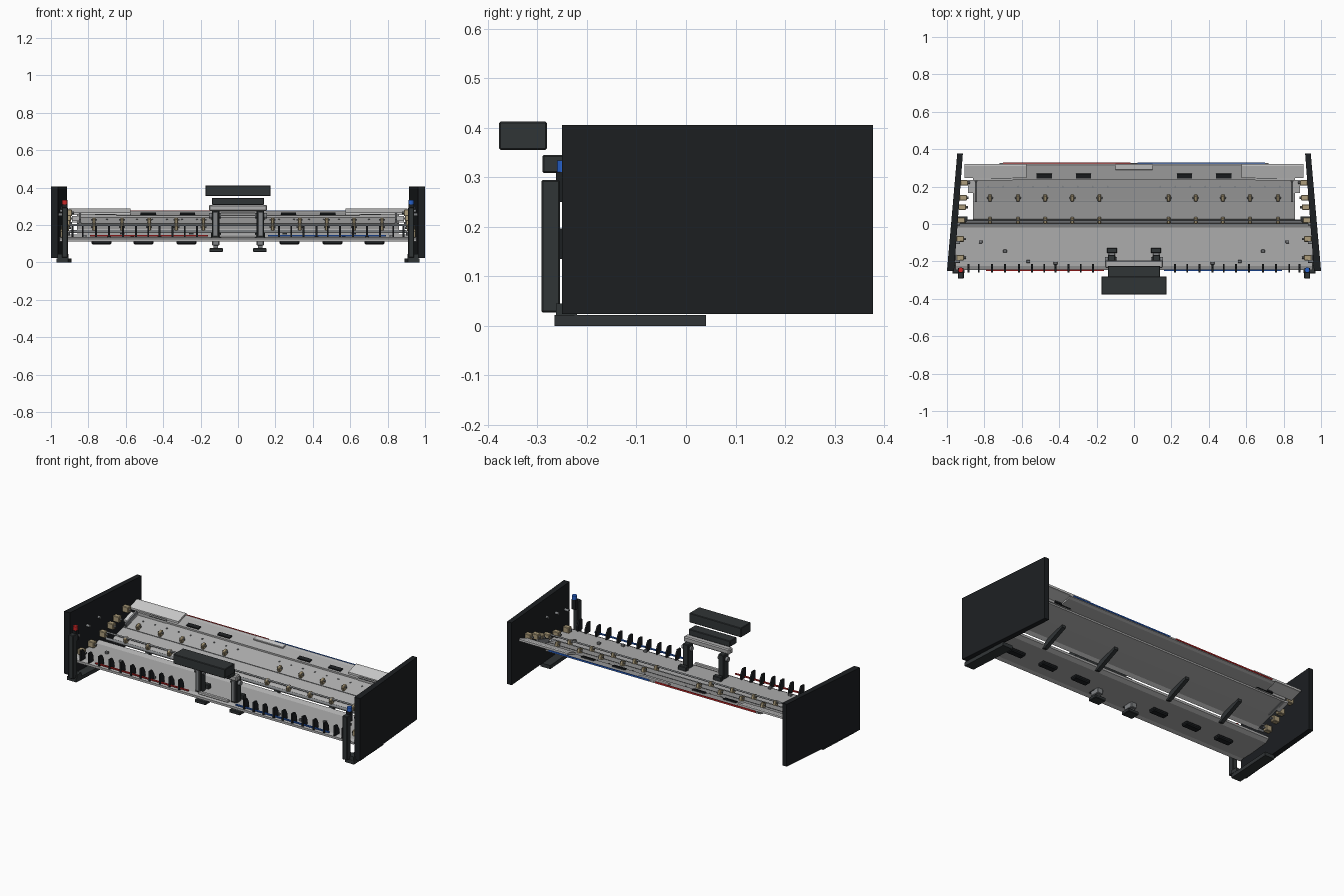
import bpy, bmesh, math
from mathutils import Vector

if "Cube" in bpy.data.objects:
    bpy.data.objects.remove(bpy.data.objects["Cube"])


def mat(name, r, g, b):
    m = bpy.data.materials.new(name)
    m.diffuse_color = (r, g, b, 1)
    m.use_nodes = True
    m.node_tree.nodes["Principled BSDF"].inputs["Base Color"].default_value = m.diffuse_color
    return m


BLACK = mat("black", .012, .014, .016)
DARK = mat("dark", .03, .035, .037)
GREY = mat("grey", .42, .42, .42)
PALE = mat("pale", .55, .55, .55)
STEEL = mat("steel", .22, .23, .24)
BRONZE = mat("bronze", .42, .34, .2)
RED = mat("red", .6, .02, .02)
BLUE = mat("blue", .02, .12, .6)


def finish(name, bm, m, bevel=0):
    bmesh.ops.recalc_face_normals(bm, faces=bm.faces)
    me = bpy.data.meshes.new(name)
    bm.to_mesh(me)
    bm.free()
    o = bpy.data.objects.new(name, me)
    bpy.context.collection.objects.link(o)
    me.materials.append(m)
    if bevel:
        b = o.modifiers.new("bevel", 'BEVEL')
        b.width, b.segments = bevel, 1
    return o


def box(name, x, y, z, m, bevel=0, tilt=0):
    """Box from (min, max) ranges, tilted about its own x axis."""
    bm = bmesh.new()
    bmesh.ops.create_cube(bm, size=1)
    size = [r[1] - r[0] for r in (x, y, z)]
    bmesh.ops.scale(bm, vec=size, verts=bm.verts)
    o = finish(name, bm, m, bevel)
    o.location = [(r[0] + r[1]) / 2 for r in (x, y, z)]
    o.rotation_euler.x = tilt
    return o


def cbox(name, c, s, m, bevel=0, tilt=0):
    return box(name, *[(a - b / 2, a + b / 2) for a, b in zip(c, s)], m, bevel, tilt)


def prism(name, pts, axis, lo, hi, m):
    """Extrude a 2D outline: axis 'x' takes (y, z) points, axis 'z' takes (x, y)."""
    bm = bmesh.new()
    vs = [bm.verts.new((lo, a, b) if axis == 'x' else (a, b, lo)) for a, b in pts]
    f = bm.faces.new(vs)
    r = bmesh.ops.extrude_face_region(bm, geom=[f])
    d = Vector((hi - lo, 0, 0)) if axis == 'x' else Vector((0, 0, hi - lo))
    bmesh.ops.translate(bm, vec=d, verts=[g for g in r["geom"] if isinstance(g, bmesh.types.BMVert)])
    return finish(name, bm, m)


def sheet(name, top, t, lo, hi, m):
    """Thin bent plate along x that follows the (y, z) line of its top face."""
    return prism(name, top + [(y, z - t) for y, z in reversed(top)], 'x', lo, hi, m)


def rod(name, a, b, r, m, n=12):
    a, b = Vector(a), Vector(b)
    bm = bmesh.new()
    bmesh.ops.create_cone(bm, cap_ends=True, segments=n, radius1=r, radius2=r, depth=(b - a).length)
    o = finish(name, bm, m)
    o.location = (a + b) / 2
    o.rotation_euler = (b - a).to_track_quat('Z', 'Y').to_euler()
    return o


# main plane and two rising flaps
sheet("main_plane", [(-.245, .125), (-.225, .133), (-.02, .137), (.004, .15)], .014, -.955, .955, GREY)
sheet("middle_flap", [(.012, .165), (.03, .18), (.13, .208), (.24, .242)], .011, -.86, .86, GREY)
sheet("rear_flap", [(.235, .25), (.31, .268), (.326, .276)], .010, -.72, .72, GREY)
T = math.atan2(.07, .21)          # slope of the middle flap


def flap_z(y):
    return .178 + (y - .03) * .29


rod("middle_flap_hinge", (-.9, .012, .165), (.9, .012, .165), .008, STEEL)
rod("front_flap_shaft", (-.9, .02, .2), (.9, .02, .2), .005, STEEL)
box("middle_flap_seam", (-.86, .86), (.118, .122), (flap_z(.12) - .004, flap_z(.12) + .003), STEEL)
box("rear_stripe_left", (-.7, -.02), (.324, .329), (.27, .278), RED)
box("rear_stripe_right", (.02, .7), (.324, .329), (.27, .278), BLUE)
box("rear_flap_centre_plate", (-.1, .1), (.29, .322), (.262, .276), PALE, .002, .2)

for s, side in ((-1, "left"), (1, "right")):
    lamp = RED if s < 0 else BLUE

    def span(a, b):
        return (min(s * a, s * b), max(s * a, s * b))

    # toed-in end plate with foot, front post and lamp
    prism("end_plate_" + side, [(s * x, y) for x, y in
          ((1.0, -.25), (.945, .377), (.915, .377), (.962, -.25))], 'z', .024, .405, BLACK)
    prism("end_plate_foot_" + side, [(s * x, y) for x, y in
          ((.97, -.265), (.955, .04), (.89, .04), (.908, -.265))], 'z', 0, .022, DARK)
    box("front_post_" + side, span(.91, .942), (-.292, -.254), (.027, .294), DARK, .003)
    box("post_base_" + side, span(.905, .965), (-.262, -.22), (.022, .045), DARK)
    box("post_head_" + side, span(.912, .94), (-.262, -.235), (.25, .31), BLACK)
    rod("lamp_" + side, (s * .926, -.246, .31), (s * .926, -.246, .334), .014, lamp)
    for i, (y, z) in enumerate(((-.2, .255), (-.1, .275), (.0, .29))):
        rod(f"plate_bolt_{side}_{i}", (s * .93, y, z), (s * .962, y, z), .008, STEEL)
    # bronze blocks holding the planes to the end plate
    for i, (y, z) in enumerate(((-.18, .15), (-.08, .16), (.02, .185), (.09, .21), (.14, .235), (.22, .265))):
        x = .925 - .08 * max(y, -.05)
        cbox(f"side_block_{side}_{i}", (s * x, y, z), (.04, .03, .036), BRONZE, .003)
        rod(f"side_pin_{side}_{i}", (s * (x - .03), y, z), (s * .95, y, z), .006, STEEL, 8)
    # stepped tips of the flaps
    sheet("rear_flap_tip_" + side, [(.245, .266), (.31, .288), (.322, .288)], .012, s * .575, s * .905, PALE)
    sheet("middle_flap_tip_" + side, [(.165, .225), (.235, .248)], .012, s * .84, s * .888, PALE)
    box("flap_tip_fence_" + side, span(.84, .85), (.12, .235), (.21, .25), STEEL, 0, T)
    box("tip_rail_" + side, span(.65, .86), (.232, .246), (.24, .258), GREY)
    # coloured front stripe
    box("front_stripe_" + side, span(.16, .79), (-.252, -.243), (.14, .147), lamp)
    # row of front fins
    for i, x in enumerate((.22, .285, .35, .42, .48, .545, .615, .69, .76, .83, .885)):
        prism(f"front_fin_{side}_{i}", [(-.258, .135), (-.215, .135), (-.215, .165), (-.232, .196), (-.258, .196)],
              'x', s * x - .005, s * x + .005, BLACK)
    # bronze hinge brackets in two rows
    for i, x in enumerate((.185, .33, .475, .62, .77)):
        for row, y in (("front", .02), ("rear", .14)):
            z = flap_z(y) + .01
            cbox(f"bracket_{row}_{side}_{i}", (s * x, y, z), (.018, .032, .036), BRONZE, .003, T)
            rod(f"bracket_pin_{row}_{side}_{i}", (s * x - .016, y, z + .008), (s * x + .016, y, z + .008), .005, STEEL, 8)
    # arms joining the planes underneath
    for i, x in enumerate((.25, .62)):
        prism(f"under_arm_{side}_{i}", [(-.02, .125), (.0, .12), (.15, .185), (.15, .2), (.02, .165)],
              'x', s * x - .012, s * x + .012, DARK)
    # black slots on the rear flap, pads below the main plane
    for i, x in enumerate((.27, .48)):
        cbox(f"rear_slot_{side}_{i}", (s * x, .257, .257), (.082, .024, .012), BLACK, 0, .25)
    cbox("rear_tip_slot_" + side, (s * .71, .243, .25), (.11, .02, .016), BLACK, 0, .25)
    for i, x in enumerate((.275, .505, .73)):
        cbox(f"under_pad_{side}_{i}", (s * x, -.12, .107), (.105, .045, .022), BLACK, .006)
    # little studs on the main plane
    for i, (x, y) in enumerate(((.82, -.095), (.69, -.145), (.565, -.2), (.42, -.21))):
        cbox(f"deck_stud_{side}_{i}", (s * x, y, .142), (.02, .016, .014), STEEL, .002)
    # rivets along the flap
    for i in range(9):
        x = s * (.14 + .08 * i)
        rod(f"rivet_{side}_{i}", (x, .2, flap_z(.2) - .004), (x, .2, flap_z(.2) + .006), .005, STEEL, 8)
    # central pylon, foot pad and pivot
    box("pylon_" + side, span(.1, .14), (-.215, -.165), (.115, .28), DARK, .004)
    box("pylon_face_" + side, span(.108, .132), (-.222, -.212), (.14, .27), STEEL, .002)
    box("pylon_rear_" + side, span(.09, .145), (-.155, -.128), (.13, .16), DARK, .003)
    box("pylon_base_" + side, span(.1, .138), (-.2, -.14), (.09, .135), STEEL, .003)
    box("pylon_stem_" + side, span(.108, .13), (-.185, -.155), (.07, .1), STEEL)
    box("pylon_pad_" + side, span(.08, .153), (-.2, -.14), (.056, .076), DARK, .003)
    rod("pylon_pivot_" + side, (s * .09, -.19, .25), (s * .155, -.19, .25), .014, STEEL)

# central mount bars and nose blocks
box("mount_crossbar", (-.155, .155), (-.235, -.195), (.275, .308), GREY, .006)
box("mount_lower_bar", (-.1, .1), (-.24, -.222), (.135, .15), PALE, .002)
box("mount_block", (-.14, .14), (-.29, -.225), (.308, .345), DARK, .003)
box("nose_block", (-.175, .175), (-.377, -.281), (.355, .412), DARK, .003)
